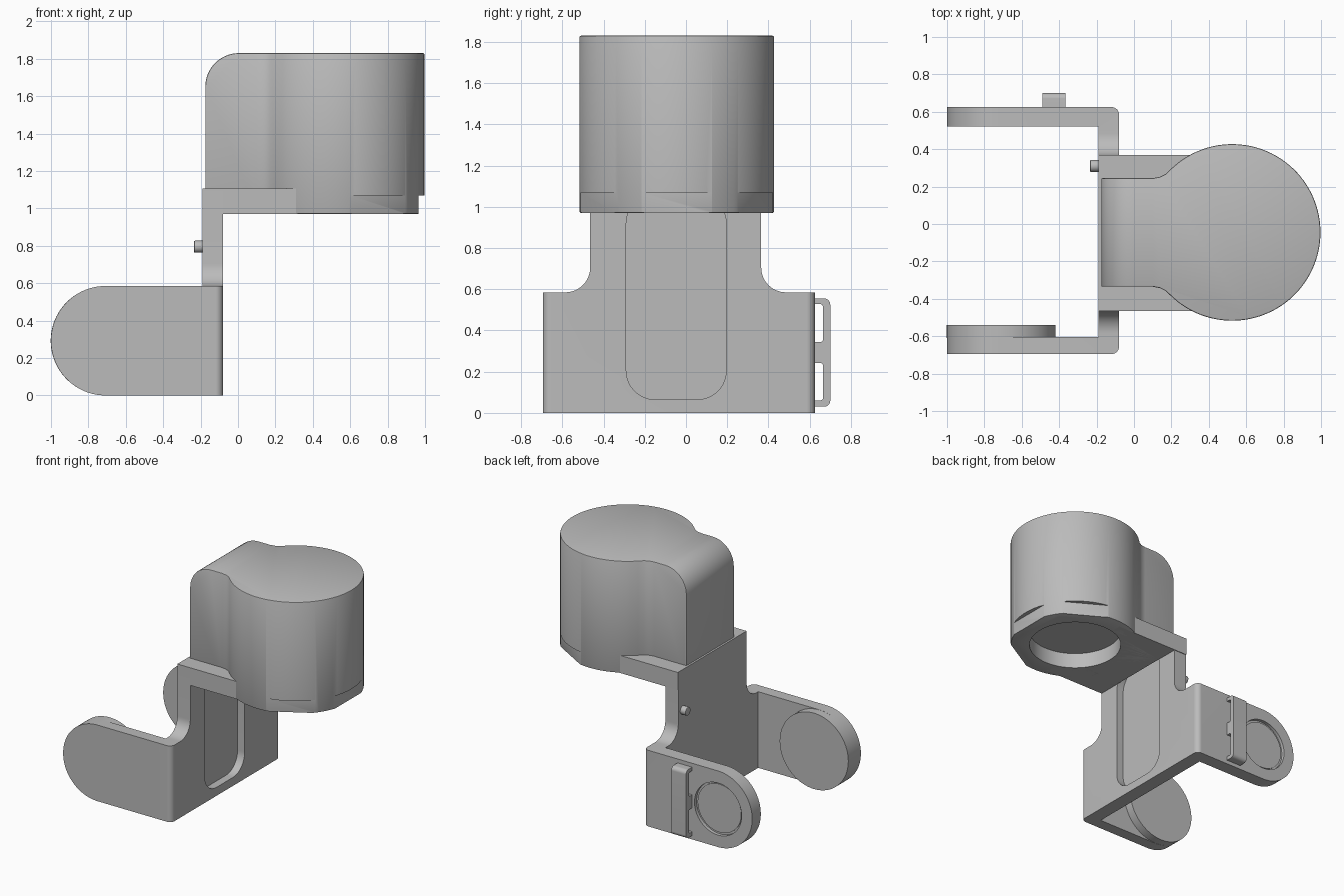
import bpy, bmesh
from math import sin, cos, tan, pi, radians
from mathutils import Vector

if "Cube" in bpy.data.objects:
    bpy.data.objects.remove(bpy.data.objects["Cube"], do_unlink=True)

grey = bpy.data.materials.new("plain_grey")
grey.use_nodes = True
grey.diffuse_color = (0.5, 0.5, 0.5, 1)
grey.node_tree.nodes["Principled BSDF"].inputs["Base Color"].default_value = (0.5, 0.5, 0.5, 1)


def rounded(corners, steps=16):
    """Outline with corners (a, b, radius) replaced by arcs."""
    out = []
    for i, (a, b, r) in enumerate(corners):
        p = Vector((a, b))
        if not r:
            out.append((a, b))
            continue
        u = (Vector(corners[i - 1][:2]) - p).normalized()
        v = (Vector(corners[(i + 1) % len(corners)][:2]) - p).normalized()
        half = u.angle(v) / 2
        centre = p + (u + v).normalized() * r / sin(half)
        start = p + u * r / tan(half) - centre
        end = p + v * r / tan(half) - centre
        sweep = start.angle(end)
        for k in range(steps + 1):
            t = k / steps
            out.append(tuple(centre + (start * sin((1 - t) * sweep) + end * sin(t * sweep)) / sin(sweep)))
    return out


def circle(a, b, r, n=96):
    return [(a + r * cos(2 * pi * k / n), b + r * sin(2 * pi * k / n)) for k in range(n)]


def box(a0, a1, b0, b1, r=0):
    return rounded([(a0, b0, r), (a1, b0, r), (a1, b1, r), (a0, b1, r)])


def prism(name, outline, axis, lo, hi):
    """Extrude a flat outline along an axis from lo to hi."""
    place = {"x": lambda a, b: (lo, a, b), "y": lambda a, b: (a, lo, b), "z": lambda a, b: (a, b, lo)}[axis]
    bm = bmesh.new()
    face = bm.faces.new([bm.verts.new(place(a, b)) for a, b in outline])
    new = bmesh.ops.extrude_face_region(bm, geom=[face])["geom"]
    shift = Vector([hi - lo if c == axis else 0 for c in "xyz"])
    bmesh.ops.translate(bm, vec=shift, verts=[g for g in new if isinstance(g, bmesh.types.BMVert)])
    bmesh.ops.remove_doubles(bm, verts=bm.verts, dist=1e-5)
    bmesh.ops.recalc_face_normals(bm, faces=bm.faces)
    mesh = bpy.data.meshes.new(name)
    bm.to_mesh(mesh)
    bm.free()
    mesh.materials.append(grey)
    obj = bpy.data.objects.new(name, mesh)
    bpy.context.collection.objects.link(obj)
    return obj


def bake(obj):
    deps = bpy.context.evaluated_depsgraph_get()
    mesh = bpy.data.meshes.new_from_object(obj.evaluated_get(deps))
    obj.modifiers.clear()
    obj.data = mesh


def combine(obj, other, operation="DIFFERENCE", keep=False):
    mod = obj.modifiers.new("combine", "BOOLEAN")
    mod.operation, mod.solver, mod.object = operation, "EXACT", other
    bake(obj)
    if not keep:
        bpy.data.objects.remove(other, do_unlink=True)


def bevel(obj, width, segments=2):
    mod = obj.modifiers.new("bevel", "BEVEL")
    mod.width, mod.segments, mod.limit_method, mod.angle_limit = width, segments, "ANGLE", radians(50)
    bake(obj)


# U-shaped bracket: rear wall with two round-ended arms
WALL_IN, WALL_OUT, ARM_TOP = -0.19, -0.08, 0.585
bracket = prism("bracket", rounded([
    (-1, -0.695, 0), (WALL_OUT, -0.695, 0.04), (WALL_OUT, 0.625, 0.04), (-1, 0.625, 0),
    (-1, 0.52, 0), (WALL_IN, 0.52, 0), (WALL_IN, -0.605, 0), (-1, -0.605, 0)]), "z", 0, ARM_TOP)
side_shape = rounded([(-1, 0, 0.292), (0, 0, 0), (0, ARM_TOP, 0), (-1, ARM_TOP, 0.292)], 32)
combine(bracket, prism("side_cutter", side_shape, "y", -1, 1), "INTERSECT")

# Neck with concave fillets, rising to the shelf
neck = prism("neck", rounded([
    (-0.465, 0.3, 0), (0.365, 0.3, 0), (0.365, ARM_TOP, 0), (0.365, 1.105, 0), (-0.465, 1.105, 0)]),
    "x", WALL_IN, WALL_OUT)
combine(bracket, neck, "UNION")
for name, y, way in (("left_fillet", 0.365, 1), ("right_fillet", -0.465, -1)):
    arc = [(y + way * 0.12 * (1 - cos(t * pi / 32)), ARM_TOP + 0.12 * (1 - sin(t * pi / 32))) for t in range(17)]
    combine(bracket, prism(name, [(y - way * 0.05, ARM_TOP - 0.05), (y - way * 0.05, ARM_TOP + 0.12)] + arc
                           + [(y + way * 0.12, ARM_TOP - 0.05)], "x", WALL_IN, WALL_OUT), "UNION")

# Shelf under the housing
CX, CY, R = 0.525, -0.045, 0.472
shelf = prism("shelf", box(WALL_IN, 0.45, -0.465, 0.37), "z", 0.97, 1.105)

# Housing: cylinder blended into a block with a rounded upper edge
edge = radians(127.4)
outline = [(CX + R * cos(-edge + 2 * edge * k / 72), CY + R * sin(-edge + 2 * edge * k / 72)) for k in range(73)]
blend = [(0.2, 0.342), (0.17, 0.313), (0.14, 0.298), (0.1, 0.29), (-0.175, 0.29)]
outline += [(x, CY + d) for x, d in blend] + [(x, CY - d) for x, d in reversed(blend)]
housing = prism("housing", outline, "z", 0.97, 1.83)
top_shape = rounded([(-0.175, 0.9, 0), (1.1, 0.9, 0), (1.1, 1.83, 0), (-0.175, 1.83, 0.18)])
combine(housing, prism("top_cutter", top_shape, "y", -1, 1), "INTERSECT")
bevel(housing, 0.007)

# Flats around the lower rim
for turn in (-60, 0, 60):
    c, s = cos(radians(turn)), sin(radians(turn))
    flat = [(CX + a * c - b * s, CY + a * s + b * c) for a, b in box(0.44, 0.6, -0.24, 0.24)]
    combine(housing, prism("flat_cutter", flat, "z", 0.9, 1.07))

# Round opening beneath, and the tall pocket in the wall
opening = prism("opening_cutter", circle(CX, CY, 0.334), "z", 0.9, 1.09)
pocket = prism("pocket_cutter", box(-0.29, 0.195, 0.065, 1.06, 0.14), "x", -0.14, WALL_OUT + 0.0005)
for part in (housing, shelf):
    combine(part, opening, keep=True)
    combine(part, pocket, keep=True)
combine(bracket, pocket)
bpy.data.objects.remove(opening, do_unlink=True)

# Shallow round recess on the outside of the left arm
combine(bracket, prism("recess_cutter", circle(-0.71, 0.292, 0.2), "y", 0.6, 0.7))
recess_disc = prism("recess_disc", circle(-0.71, 0.292, 0.185), "y", 0.59, 0.608)

# Pad on the inside of the right arm
pad = prism("arm_pad", circle(-0.71, 0.2925, 0.2915), "y", -0.61, -0.54)

# Strap loop on the left arm
loop = prism("strap_loop", rounded([
    (0.615, 0.03, 0), (0.7, 0.03, 0.03), (0.7, 0.555, 0.03), (0.615, 0.555, 0)]), "x", -0.49, -0.365)
for low, high in ((0.06, 0.243), (0.343, 0.528)):
    combine(loop, prism("slot_cutter", box(0.6, 0.665, low, high, 0.015), "x", -0.6, -0.3))

# Small knob on the inside of the wall
knob = prism("knob", circle(0.31, 0.795, 0.032, 32), "x", -0.235, WALL_IN + 0.01)
bevel(knob, 0.005)

for obj in (bracket, shelf, housing, recess_disc, pad, loop, knob):
    bpy.ops.object.select_all(action="DESELECT")
    obj.select_set(True)
    bpy.context.view_layer.objects.active = obj
    bpy.ops.object.shade_smooth_by_angle(angle=radians(30))
